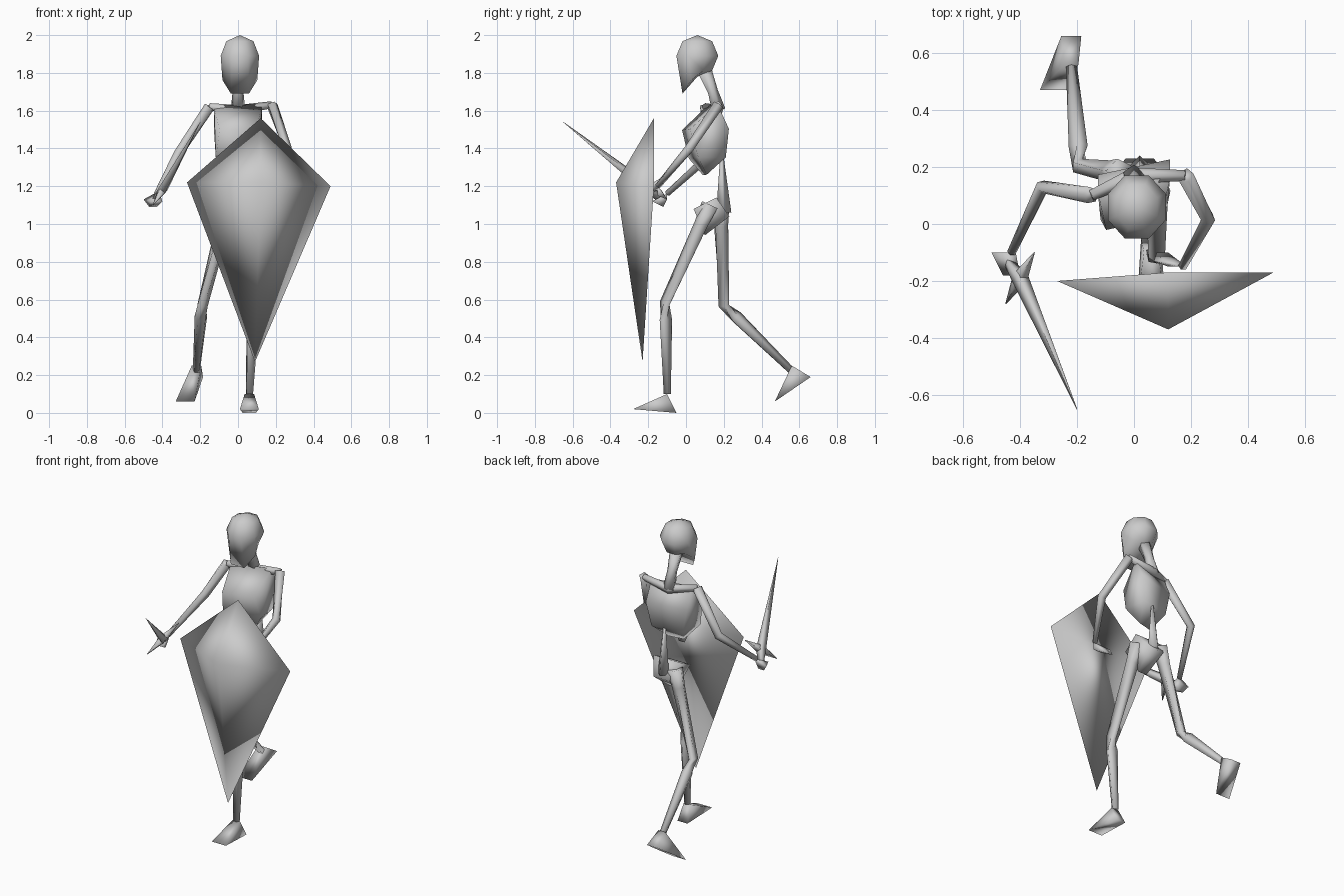
import bpy, bmesh, math
from mathutils import Vector, Matrix

default_cube = bpy.data.objects.get("Cube")
if default_cube:
    bpy.data.objects.remove(default_cube, do_unlink=True)

bone_grey = bpy.data.materials.new("bone_grey")
bone_grey.use_nodes = True
tone = (.6, .6, .6, 1)
bone_grey.diffuse_color = tone
bone_grey.node_tree.nodes["Principled BSDF"].inputs["Base Color"].default_value = tone


def finish(name, bm):
    """Turn a bmesh into a smooth shaded grey object."""
    bmesh.ops.recalc_face_normals(bm, faces=bm.faces[:])
    for face in bm.faces:
        face.smooth = True
    mesh = bpy.data.meshes.new(name)
    bm.to_mesh(mesh)
    bm.free()
    mesh.materials.append(bone_grey)
    part = bpy.data.objects.new(name, mesh)
    bpy.context.collection.objects.link(part)


def hull(name, points):
    """Faceted solid wrapped around a few corner points."""
    bm = bmesh.new()
    for point in points:
        bm.verts.new(point)
    bmesh.ops.convex_hull(bm, input=bm.verts[:])
    finish(name, bm)


def paired_hull(name, centres, half_widths, side=Vector((1, 0, 0))):
    """Solid whose corners lie in pairs on both sides of a centre line."""
    points = []
    for centre, width in zip(centres, half_widths):
        points += [Vector(centre) + side * width, Vector(centre) - side * width]
    hull(name, points)


def limb(name, joints, radii, sides=5):
    """Bone with a tapered tube following its joints."""
    bm = bmesh.new()
    previous = None
    for index, (joint, radius) in enumerate(zip(joints, radii)):
        before = joints[max(index - 1, 0)]
        after = joints[min(index + 1, len(joints) - 1)]
        turn = (after - before).to_track_quat('Z', 'Y').to_matrix().to_4x4()
        ring = bmesh.ops.create_circle(bm, segments=sides, radius=radius,
                                       cap_ends=previous is None or after is joint,
                                       matrix=Matrix.Translation(joint) @ turn)["verts"]
        if previous:
            for corner in range(sides):
                bm.faces.new((previous[corner - 1], previous[corner],
                              ring[corner], ring[corner - 1]))
        previous = ring
    finish(name, bm)


# Head: a coarse ball with the lower front drawn down into a jaw
head = bmesh.new()
bmesh.ops.create_uvsphere(head, u_segments=8, v_segments=4, radius=1,
                          matrix=Matrix.Rotation(math.pi / 8, 4, 'Z'))
for vert in head.verts:
    if vert.co.z < -.1:
        stretch = 1 + 2.4 * max(0, -vert.co.y)
        vert.co.z *= stretch
        vert.co.x *= math.sqrt(stretch)
bmesh.ops.scale(head, vec=(.11, .12, .11), verts=head.verts)
bmesh.ops.translate(head, vec=(.01, .06, 1.89), verts=head.verts)
finish("head", head)

# Main joints
neck_base = Vector((0, .17, 1.6))
left_shoulder = Vector((.18, .17, 1.63))
left_elbow = Vector((.26, .02, 1.4))
left_wrist = Vector((.17, -.15, 1.2))
right_shoulder = Vector((-.15, .1, 1.62))
right_elbow = Vector((-.32, .13, 1.37))
right_wrist = Vector((-.43, -.1, 1.16))
left_hip = Vector((.08, .13, 1.1))
left_knee = Vector((.08, -.11, .58))
left_ankle = Vector((.06, -.1, .1))
right_hip = Vector((-.05, .18, 1.1))
right_knee = Vector((-.19, .2, .57))
right_ankle = Vector((-.22, .56, .22))
waist = Vector((.02, .2, 1.06))

# Torso
limb("neck", [Vector((0, .1, 1.8)), Vector((0, .14, 1.7)), neck_base], [.04, .03, .04])
limb("collar_bone", [right_shoulder, neck_base, left_shoulder], [.02, .03, .02])
limb("spine", [Vector((.02, .19, 1.35)), waist], [.01, .04], sides=4)
across = (left_shoulder - right_shoulder).normalized()
paired_hull("ribcage",
            [(0, .14, 1.63), (0, 0, 1.5), (0, .2, 1.5),
             (0, .04, 1.35), (0, .19, 1.35), (0, .1, 1.26)],
            [.13, .1, .13, .12, .1, .05], across)
paired_hull("pelvis",
            [(.02, .04, 1.08), (.02, .16, 1.14), (.02, .23, 1.04), (.02, .1, .94)],
            [.08, .1, .05, .03])

# Legs: thin thighs, with a calf bulge just under each knee
for side, hip, knee, ankle in (("left", left_hip, left_knee, left_ankle),
                               ("right", right_hip, right_knee, right_ankle)):
    calf = knee.lerp(ankle, .18)
    limb(side + "_leg", [hip, hip.lerp(knee, .2), knee, calf, ankle],
         [.05, .04, .03, .035, .02])

# Feet: wedges from ankle to heel and toe
foot_widths = [.025, .035, .05]
paired_hull("left_foot", [left_ankle, (.06, -.05, 0), (.06, -.28, .02)], foot_widths)
paired_hull("right_foot", [right_ankle + Vector((0, 0, .03)), (-.22, .66, .19), (-.28, .47, .06)],
            foot_widths)

# Arms
for side, shoulder, elbow, wrist in (("left", left_shoulder, left_elbow, left_wrist),
                                     ("right", right_shoulder, right_elbow, right_wrist)):
    limb(side + "_arm", [shoulder, elbow, wrist], [.03, .026, .016])

# Sword: blade tapering to a point, guard set across it
grip = Vector((-.45, -.12, 1.12))
guard = Vector((-.4, -.19, 1.18))
tip = Vector((-.2, -.65, 1.54))
guard_reach = Vector((.05, .09, .08))
limb("sword_blade", [grip, guard, tip], [.014, .03, .001], sides=4)
limb("sword_guard", [guard - guard_reach, guard, guard + guard_reach], [.002, .028, .002], sides=4)

# Hands: small fists
fist_widths = [.015, .03, .03, .02]
paired_hull("left_hand",
            [left_wrist, (.15, -.15, 1.15), (.1, -.13, 1.18), (.1, -.1, 1.13)], fist_widths)
paired_hull("right_hand",
            [right_wrist, (-.47, -.1, 1.13), (-.43, -.18, 1.12), grip - Vector((0, 0, .03))],
            fist_widths)

# Kite shield with a raised front point and a flat back
hull("shield", [(.12, -.17, 1.56), (-.27, -.2, 1.22), (.49, -.17, 1.2),
                (.09, -.23, .27), (.12, -.37, 1.22)])
